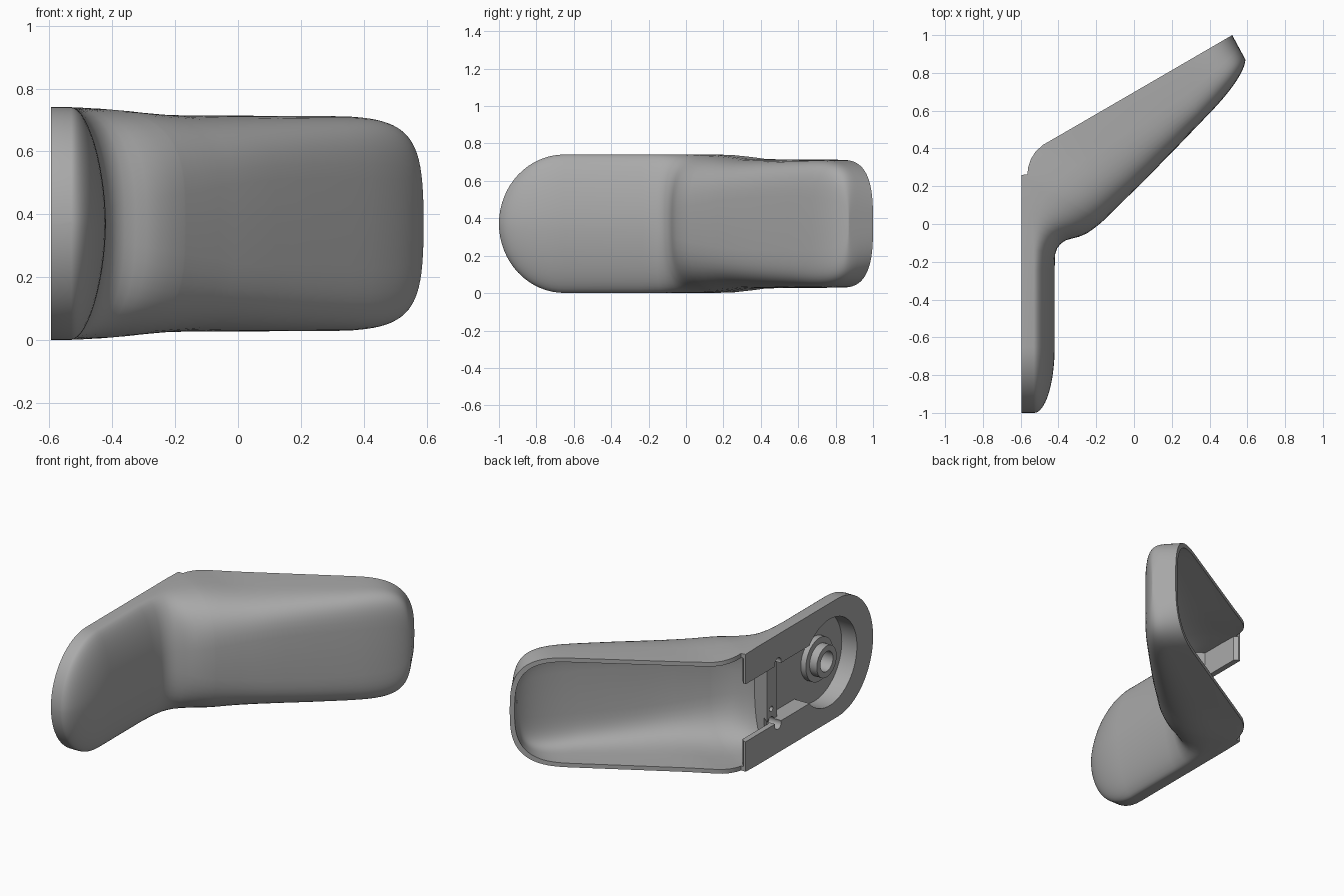
import bpy, bmesh, math
from mathutils import Vector, Matrix

if "Cube" in bpy.data.objects:
    bpy.data.objects.remove(bpy.data.objects["Cube"])

MID = 0.371   # height of the horizontal symmetry plane
ARC = 14      # steps per quarter of a section

grey = bpy.data.materials.new("satin grey")
grey.diffuse_color = (0.40, 0.40, 0.40, 1)
grey.use_nodes = True
grey.node_tree.nodes["Principled BSDF"].inputs["Base Color"].default_value = grey.diffuse_color


def make_object(name, bm):
    bmesh.ops.recalc_face_normals(bm, faces=bm.faces)
    mesh = bpy.data.meshes.new(name)
    bm.to_mesh(mesh)
    bm.free()
    mesh.materials.append(grey)
    ob = bpy.data.objects.new(name, mesh)
    bpy.context.collection.objects.link(ob)
    return ob


def activate(ob):
    bpy.ops.object.select_all(action='DESELECT')
    ob.select_set(True)
    bpy.context.view_layer.objects.active = ob


def section(P, Q, h, n, wall):
    """D-shaped ring: straight side wall at P, rounded towards Q."""
    L = (Q - P).length
    d = (Q - P) / L
    half = [(0.0, h)]
    for i in range(ARC + 1):
        a = math.pi / 2 * i / ARC
        z = h * max(math.cos(a), 0) ** (2 / n) if i < ARC else 0.0
        half.append((wall + (L - wall) * math.sin(a) ** (2 / n), z))
    full = half + [(s, -z) for s, z in reversed(half[:-1])]
    return [(P.x + d.x * s, P.y + d.y * s, MID + z) for s, z in full]


def loft(name, rings):
    bm = bmesh.new()
    vs = [[bm.verts.new(p) for p in r] for r in rings]
    for a, b in zip(vs, vs[1:]):
        for i in range(len(a)):
            j = (i + 1) % len(a)
            bm.faces.new((a[i], a[j], b[j], b[i]))
    bm.faces.new(vs[0])
    bm.faces.new(vs[-1])
    return make_object(name, bm)


def box(name, lo, hi):
    bm = bmesh.new()
    bmesh.ops.create_cube(bm, size=1)
    lo, hi = Vector(lo), Vector(hi)
    for v in bm.verts:
        v.co = Vector([(lo[k] + hi[k]) / 2 + v.co[k] * (hi[k] - lo[k]) for k in range(3)])
    return make_object(name, bm)


def disc(name, x0, x1, y, z, r, seg=48):
    """Cylinder lying along x."""
    bm = bmesh.new()
    m = Matrix.Translation(((x0 + x1) / 2, y, z)) @ Matrix.Rotation(math.pi / 2, 4, 'Y')
    bmesh.ops.create_cone(bm, cap_ends=True, segments=seg, radius1=r, radius2=r,
                          depth=abs(x1 - x0), matrix=m)
    return make_object(name, bm)


def cut(target, cutter):
    mod = target.modifiers.new("cut", 'BOOLEAN')
    mod.operation = 'DIFFERENCE'
    mod.solver = 'EXACT'
    mod.object = cutter
    activate(target)
    bpy.ops.object.modifier_apply(modifier=mod.name)
    bpy.data.objects.remove(cutter, do_unlink=True)


# Stations: back point, front point, half height, roundness, straight wall, tip factor
stations = []
for i in range(17):                                   # rounded end of the arm
    a = max(math.pi / 2 * i / 16, 0.02)
    y = -0.65 - 0.35 * math.cos(a)
    stations.append((-0.595, y, -0.529 + 0.109 * math.sin(a), y, 0.37 * math.sin(a), 1.8, 0.065, 0))
stations += [                                         # arm bending into the housing
    (-0.595, -0.25, -0.42, -0.23, 0.37, 1.8, 0.065, 0),
    (-0.595, -0.12, -0.417, -0.16, 0.37, 2.0, 0.065, 0),
    (-0.595, -0.06, -0.407, -0.128, 0.37, 2.2, 0.065, 0),
    (-0.595, 0.00, -0.385, -0.102, 0.37, 2.4, 0.06, 0),
    (-0.595, 0.05, -0.36, -0.086, 0.37, 2.5, 0.06, 0),
    (-0.595, 0.10, -0.325, -0.076, 0.37, 2.6, 0.06, 0),
    (-0.595, 0.15, -0.29, -0.067, 0.37, 2.7, 0.06, 0),
    (-0.595, 0.19, -0.25, -0.050, 0.369, 2.9, 0.05, 0),
    (-0.595, 0.23, -0.21, -0.022, 0.368, 3.1, 0.05, 0),
    (-0.595, 0.26, -0.17, 0.010, 0.367, 3.3, 0.05, 0),
    (-0.565, 0.262, -0.165, 0.015, 0.366, 3.3, 0.04, 0),
    (-0.560, 0.30, -0.11, 0.068, 0.362, 3.6, 0.04, 0),
    (-0.545, 0.345, -0.06, 0.118, 0.357, 3.9, 0.03, 0),
    (-0.520, 0.385, -0.01, 0.167, 0.352, 4.2, 0.03, 0),
    (-0.480, 0.420, 0.04, 0.215, 0.347, 4.5, 0.03, 0),
    (-0.350, 0.495, 0.12, 0.297, 0.344, 4.8, 0.03, 0),
    (-0.100, 0.640, 0.24, 0.420, 0.343, 5.0, 0.03, 0)]
for i in range(25):                                   # rounded housing tip
    a = min(math.pi / 2 * i / 24, math.pi / 2 - 0.01)
    c, h = math.sin(a) ** (2 / 3), math.cos(a) ** (2 / 3)
    k = 1 - c
    stations.append((0.2 + 0.32 * c, 0.814 + 0.186 * c,
                     k * k * 0.36 + 2 * k * c * 0.58 + c * c * 0.59,
                     k * k * 0.545 + 2 * k * c * 0.765 + c * c * 0.87,
                     0.342 * h, 5.0, 0.03, c))

outer, inner = [], []
for px, py, qx, qy, h, n, w, c in stations:
    P, Q = Vector((px, py)), Vector((qx, qy))
    outer.append(section(P, Q, h, n, w))
    if py < -0.001:
        continue
    # hollow version: thinner, stays behind the back plate, then breaks out of the opening
    d = (Q - P).normalized()
    shift = Vector((0.865, 0.502)) * 0.028 * c
    if px < -0.59:
        P2, w2 = P + d * (0.035 / d.x), 0.02
    else:
        P2, w2 = P - d * 0.06 - shift, w + 0.06
    inner.append(section(P2, Q - d * 0.03 - shift, h * 0.925, n, w2))

# Housing and arm in one shell, hollowed out
shell = loft("housing_and_arm", outer)
cut(shell, loft("cavity_cutter", inner))

# Pocket in the mounting face, slot between the rails, screw notches
cut(shell, disc("round_pocket_cutter", -0.70, -0.49, -0.57, MID, 0.27, 64))
cut(shell, box("pocket_cutter", (-0.71, -0.57, 0.19), (-0.491, -0.12, 0.552)))
cut(shell, box("rail_gap_cutter", (-0.72, -0.13, 0.191), (-0.545, 0.33, 0.551)))
for z in (0.18, 0.562):
    cut(shell, disc("notch_cutter", -0.70, -0.51, -0.06, z, 0.032, 24))
cut(shell, disc("screw_hole_cutter", -0.70, -0.50, -0.065, 0.26, 0.016, 20))

# Pivot boss with a stepped collar and a bore
collar = disc("boss_collar", -0.48, -0.525, -0.57, MID, 0.135)
boss = disc("pivot_boss", -0.48, -0.575, -0.57, MID, 0.098)
for part in (collar, boss):
    cut(part, disc("bore_cutter", -0.70, -0.495, -0.57, MID, 0.062))

for ob in (shell, collar, boss):
    activate(ob)
    bpy.ops.object.shade_smooth_by_angle(angle=math.radians(35))
